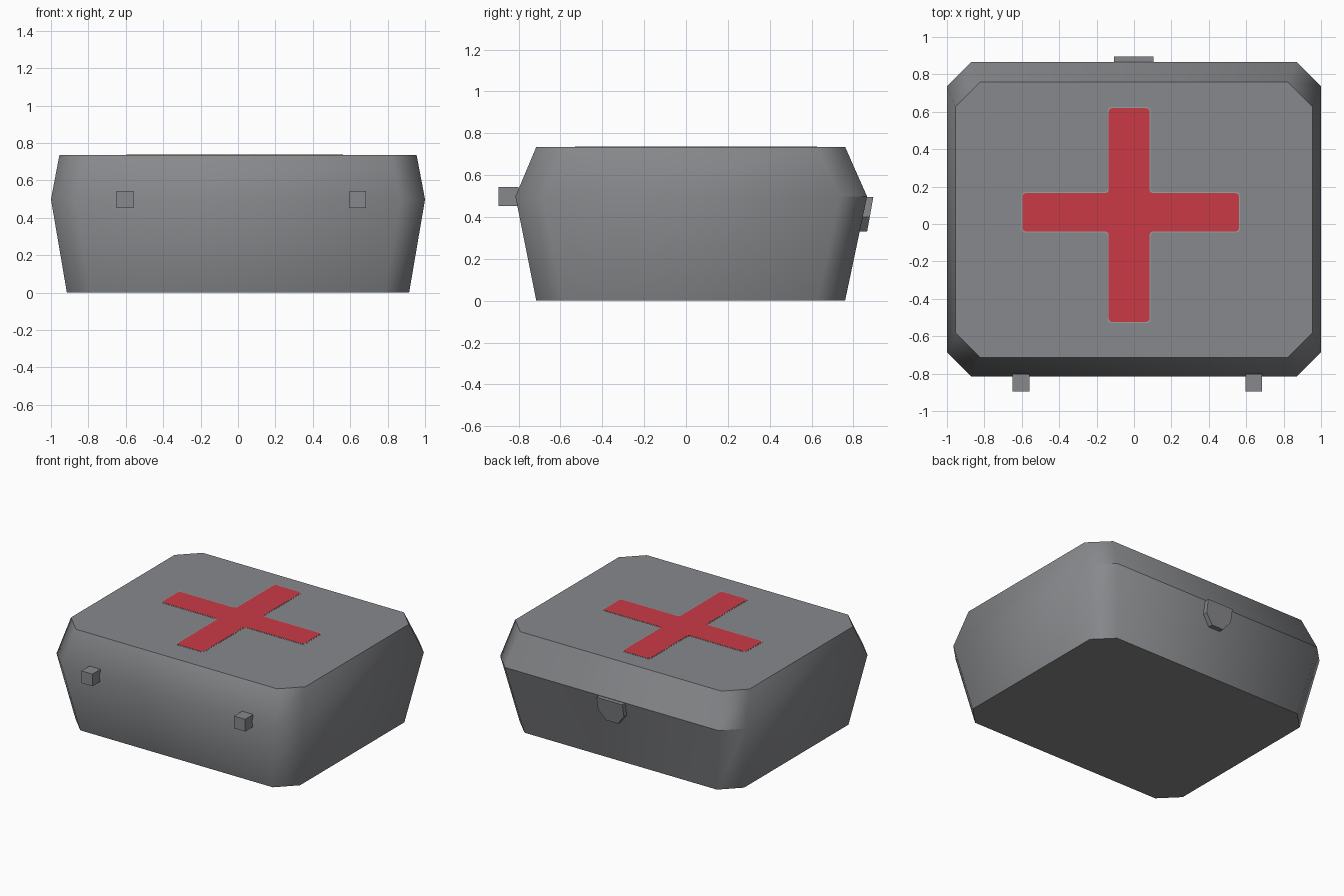
import bpy, bmesh

if "Cube" in bpy.data.objects:
    bpy.data.objects.remove(bpy.data.objects["Cube"])


def material(name, rgb):
    m = bpy.data.materials.new(name)
    m.diffuse_color = (*rgb, 1.0)
    m.use_nodes = True
    m.node_tree.nodes["Principled BSDF"].inputs["Base Color"].default_value = m.diffuse_color
    return m


GREY = material("case grey", (0.245, 0.25, 0.262))
RED = material("cross red", (0.59, 0.042, 0.062))
PALE = material("pale edge", (0.30, 0.37, 0.34))


def finish(bm, name, mat):
    bmesh.ops.recalc_face_normals(bm, faces=bm.faces)
    me = bpy.data.meshes.new(name)
    bm.to_mesh(me)
    bm.free()
    me.materials.append(mat)
    ob = bpy.data.objects.new(name, me)
    bpy.context.collection.objects.link(ob)
    return ob


# Case: three chamfered-rectangle rings lofted from floor to seam to lid top
def ring(hx, y0, y1, z, c):
    corners = [(-hx + c, y0), (hx - c, y0), (hx, y0 + c), (hx, y1 - c),
               (hx - c, y1), (-hx + c, y1), (-hx, y1 - c), (-hx, y0 + c)]
    return [(x, y, z) for x, y in corners]


bm = bmesh.new()
rings = [[bm.verts.new(p) for p in ring(*r)] for r in (
    (0.915, -0.715, 0.76, 0.0, 0.13),
    (1.0, -0.815, 0.865, 0.498, 0.13),
    (0.955, -0.715, 0.76, 0.735, 0.135))]
for low, high in zip(rings, rings[1:]):
    for i in range(8):
        j = (i + 1) % 8
        bm.faces.new((low[i], low[j], high[j], high[i])).smooth = True
bm.faces.new(rings[0][::-1])
bm.faces.new(rings[2])
# sharp rims at floor and lid top, and an open seam line along the back
for e in bm.edges:
    za, zb = (v.co.z for v in e.verts)
    back = min(v.co.y for v in e.verts) > 0.7
    if abs(za - zb) < 0.01 and (za < 0.1 or za > 0.7 or back):
        e.smooth = False
finish(bm, "case", GREY)

# Hinge blocks on the front seam
for label, x in (("left", -0.605), ("right", 0.64)):
    bm = bmesh.new()
    bmesh.ops.create_cube(bm, size=1.0)
    for v in bm.verts:
        v.co = (x + v.co.x * 0.09, -0.848 + v.co.y * 0.094, 0.498 + v.co.z * 0.09)
    finish(bm, "hinge_" + label, GREY)

# Latch: tapered tab leaning with the back wall
outline = [(-0.108, 0.495), (-0.108, 0.40), (-0.05, 0.33),
           (0.045, 0.33), (0.103, 0.40), (0.103, 0.495)]
bm = bmesh.new()
inner = [bm.verts.new((x, 0.81 - (0.495 - z) * 0.18, z)) for x, z in outline]
outer = [bm.verts.new((x, 0.895 - (0.495 - z) * 0.18, z)) for x, z in outline]
bm.faces.new(inner)
bm.faces.new(outer[::-1])
for i in range(6):
    j = (i + 1) % 6
    bm.faces.new((inner[i], outer[i], outer[j], inner[j]))
finish(bm, "latch", GREY)


# Painted cross with softened corners, and a thin pale rim beneath it
def cross(name, mat, grow, height):
    xa, xb, xc, xd = -0.597 - grow, -0.135 - grow, 0.083 + grow, 0.562 + grow
    ya, yb, yc, yd = -0.525 - grow, -0.04 - grow, 0.165 + grow, 0.62 + grow
    pts = [(xb, ya), (xc, ya), (xc, yb), (xd, yb), (xd, yc), (xc, yc),
           (xc, yd), (xb, yd), (xb, yc), (xa, yc), (xa, yb), (xb, yb)]
    bm = bmesh.new()
    face = bm.faces.new([bm.verts.new((x, y, 0.735)) for x, y in pts])
    bmesh.ops.bevel(bm, geom=bm.verts[:], offset=0.018, segments=2,
                    profile=0.5, affect='VERTICES')
    ext = bmesh.ops.extrude_face_region(bm, geom=bm.faces[:])["geom"]
    for v in ext:
        if isinstance(v, bmesh.types.BMVert):
            v.co.z += height
    finish(bm, name, mat)


cross("cross_rim", PALE, 0.005, 0.0012)
cross("cross", RED, 0.0, 0.0025)
